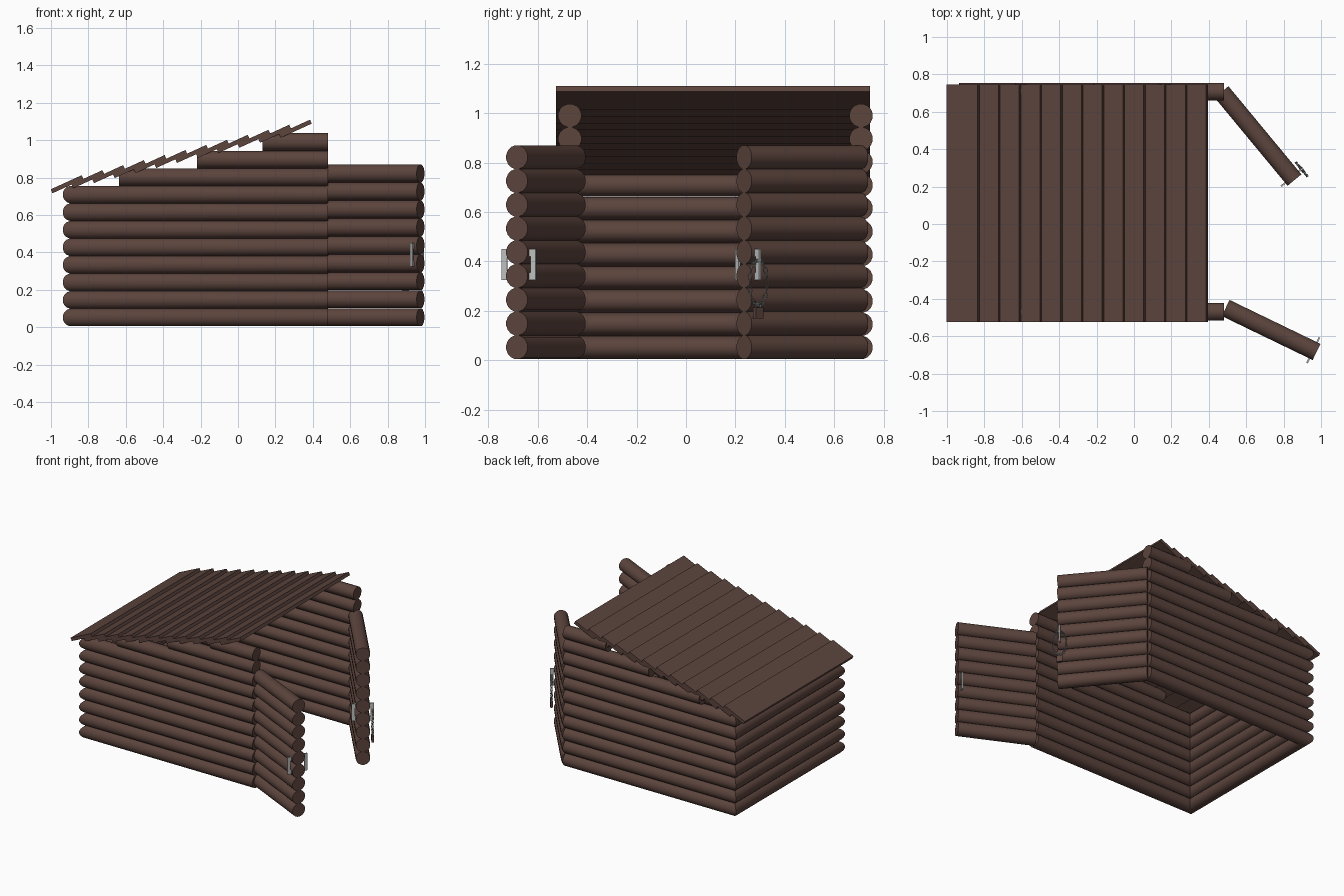
import bpy, bmesh, math
from mathutils import Vector, Matrix

if "Cube" in bpy.data.objects:
    bpy.data.objects.remove(bpy.data.objects["Cube"])


def material(name, rgb):
    m = bpy.data.materials.new(name)
    m.diffuse_color = (*rgb, 1)
    m.use_nodes = True
    m.node_tree.nodes["Principled BSDF"].inputs["Base Color"].default_value = m.diffuse_color
    return m


WOOD = material("brown wood", (0.107, 0.058, 0.046))
STEEL = material("light steel", (0.53, 0.55, 0.55))
CHAIN = material("chain grey", (0.36, 0.38, 0.38))


def finish(name, bm, mat, smooth=False):
    bmesh.ops.recalc_face_normals(bm, faces=bm.faces)
    me = bpy.data.meshes.new(name)
    bm.to_mesh(me)
    bm.free()
    me.materials.append(mat)
    ob = bpy.data.objects.new(name, me)
    bpy.context.collection.objects.link(ob)
    if smooth:
        bpy.ops.object.select_all(action='DESELECT')
        ob.select_set(True)
        bpy.context.view_layer.objects.active = ob
        bpy.ops.object.shade_smooth_by_angle(angle=math.radians(35))
    return ob


def add_log(bm, a, b, r, miter_a=0, miter_b=0, sides=16):
    """Horizontal log from a to b; miter values slant the ends sideways."""
    a, b = Vector(a), Vector(b)
    d = (b - a).normalized()
    side = Vector((-d.y, d.x, 0))
    rings = []
    for p, m in ((a, miter_a), (b, miter_b)):
        ring = []
        for k in range(sides):
            t = 2 * math.pi * (k + 0.5) / sides
            s = r * math.cos(t)
            ring.append(bm.verts.new(p + side * s + d * (m * s) + Vector((0, 0, r * math.sin(t)))))
        rings.append(ring)
    for k in range(sides):
        j = (k + 1) % sides
        bm.faces.new((rings[0][k], rings[0][j], rings[1][j], rings[1][k]))
    bm.faces.new(rings[0])
    bm.faces.new(rings[1])


def add_box(bm, size, mat):
    bmesh.ops.create_cube(bm, size=1, matrix=mat @ Matrix.Diagonal((*size, 1)))


# Log walls, mitred where they meet at the closed end
R, PITCH, Z0 = 0.0478, 0.0938, 0.052
XL, XR, YF, YB = -0.89, 0.48, -0.47, 0.708
short_starts = {8: -0.635, 9: -0.22, 10: 0.13}
for name, y, slant in (("front_wall", YF, 1), ("back_wall", YB, -1)):
    bm = bmesh.new()
    for i in range(11):
        z = Z0 + PITCH * i
        add_log(bm, (short_starts.get(i, XL), y, z), (XR, y, z), R,
                slant if i < 8 else 0)
    finish(name, bm, WOOD, True)
bm = bmesh.new()
for i in range(8):
    z = Z0 + PITCH * i
    add_log(bm, (XL, YF, z), (XL, YB, z), R, -1, 1)
finish("end_wall", bm, WOOD, True)

# Overlapping sloped roof boards
bm = bmesh.new()
for i in range(12):
    m = Matrix.Translation((-0.914 + 0.111 * i, 0.11, 0.764 + 0.027 * i))
    add_box(bm, (0.182, 1.27, 0.023), m @ Matrix.Rotation(math.radians(-24.5), 4, 'Y'))
finish("roof_boards", bm, WOOD)

# Two open doors with a looped steel handle plate through each
DOORS = {"front_door": ((0.49, -0.449), (0.976, -0.684)),
         "back_door": ((0.468, 0.706), (0.858, 0.235))}
frames = {}
for name, (h, e) in DOORS.items():
    bm = bmesh.new()
    for i in range(9):
        z = 0.053 + 0.0961 * i
        add_log(bm, (*h, z), (*e, z), 0.0488)
    finish(name, bm, WOOD, True)
    ang = math.atan2(e[1] - h[1], e[0] - h[0])
    # local x runs along the door, y across its thickness
    frame = Matrix.Translation((*e, 0.388)) @ Matrix.Rotation(ang, 4, 'Z')
    frames[name] = frame
    bm = bmesh.new()
    for s in (-1, 1):
        add_box(bm, (0.009, 0.023, 0.126), frame @ Matrix.Translation((-0.02, s * 0.0645, 0)))
        for t in (-1, 1):
            add_box(bm, (0.009, 0.054, 0.03),
                    frame @ Matrix.Translation((-0.02, s * 0.026, t * 0.048)))
    finish(name + "_handle", bm, STEEL)


def add_ring(bm, mat, rx, ry, tube, seg=10, sides=5):
    """Oval link lying in the local xy plane."""
    rows = []
    for i in range(seg):
        a = 2 * math.pi * i / seg
        row = []
        for j in range(sides):
            b = 2 * math.pi * j / sides
            p = Vector(((rx + tube * math.cos(b)) * math.cos(a),
                        (ry + tube * math.cos(b)) * math.sin(a), tube * math.sin(b)))
            row.append(bm.verts.new(mat @ p))
        rows.append(row)
    for i in range(seg):
        for j in range(sides):
            i2, j2 = (i + 1) % seg, (j + 1) % sides
            bm.faces.new((rows[i][j], rows[i2][j], rows[i2][j2], rows[i][j2]))


# Chain hanging in a loop from the back door's outer handle
hang = frames["back_door"] @ Matrix.Translation((-0.02, 0.066, -0.075))
bm = bmesh.new()
N = 20
for k in range(N):
    t = 2 * math.pi * k / N
    x, z = 0.046 * math.cos(t), 0.09 * math.sin(t)
    slope = math.atan2(0.09 * math.cos(t), -0.046 * math.sin(t))
    m = (hang @ Matrix.Translation((x, 0, z)) @ Matrix.Rotation(-slope, 4, 'Y')
         @ Matrix.Rotation(math.radians(45 if k % 2 else -45), 4, 'X'))
    add_ring(bm, m, 0.0145, 0.0075, 0.0022)
finish("chain", bm, CHAIN, True)

# Padlock at the bottom of the chain
bm = bmesh.new()
add_box(bm, (0.04, 0.016, 0.045), hang @ Matrix.Translation((0, 0, -0.122)))
finish("padlock_body", bm, WOOD)
bm = bmesh.new()
add_ring(bm, hang @ Matrix.Translation((0, 0, -0.1)) @ Matrix.Rotation(math.pi / 2, 4, 'X'),
         0.013, 0.02, 0.003, 14, 6)
finish("padlock_shackle", bm, CHAIN, True)
